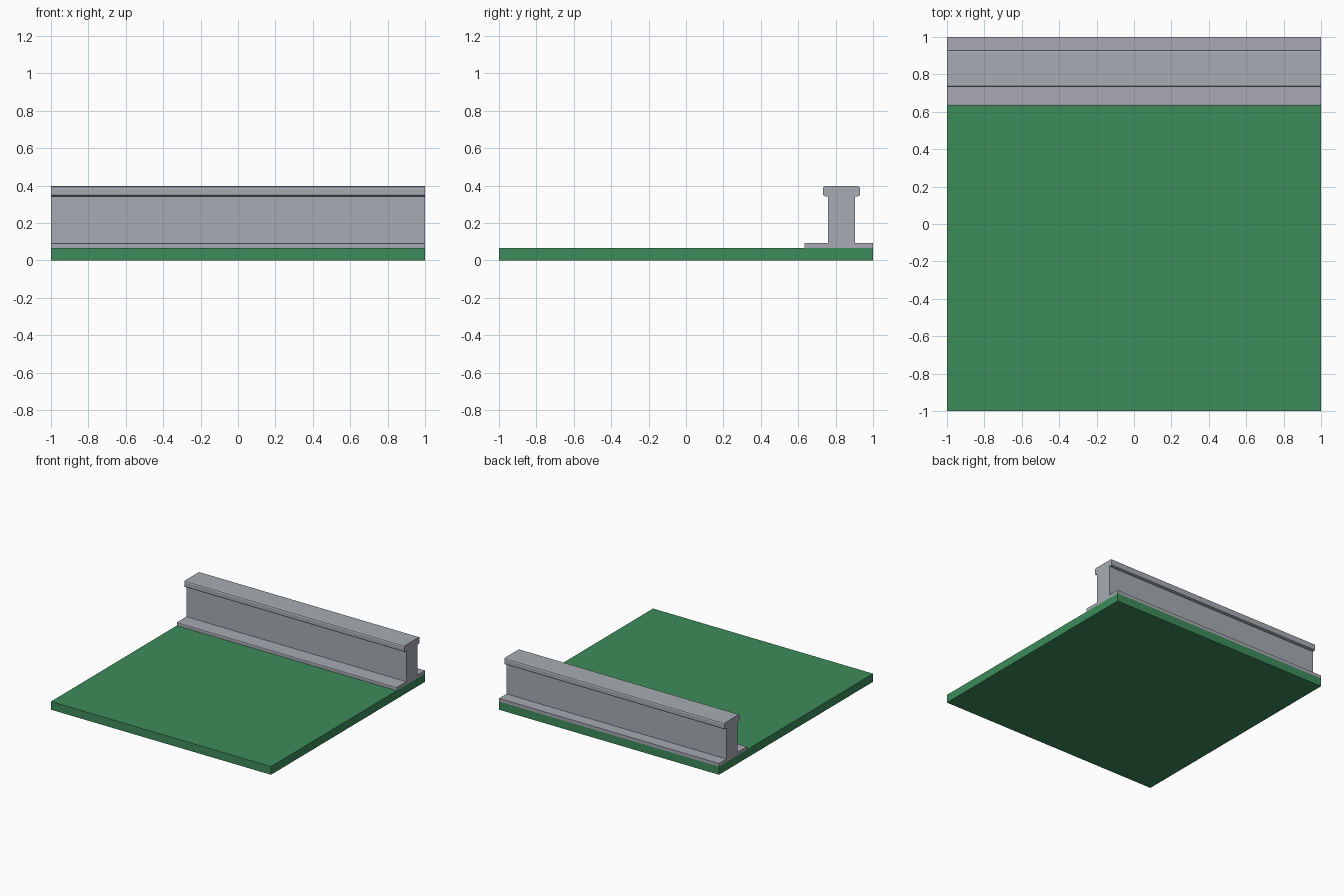
import bpy
import bmesh

cube = bpy.data.objects.get("Cube")
if cube:
    bpy.data.objects.remove(cube, do_unlink=True)


def make_material(name, colour):
    mat = bpy.data.materials.new(name)
    mat.use_nodes = True
    mat.diffuse_color = (*colour, 1)
    mat.node_tree.nodes["Principled BSDF"].inputs["Base Color"].default_value = (*colour, 1)
    return mat


def make_box(name, mat, y0, y1, z0, z1, rounded=None, radius=0.01, segments=2):
    """Full-width box; 'rounded' picks the long edges to bevel from their (y, z)."""
    bm = bmesh.new()
    bmesh.ops.create_cube(bm, size=1)
    for v in bm.verts:
        v.co.x *= 2
        v.co.y = y0 if v.co.y < 0 else y1
        v.co.z = z0 if v.co.z < 0 else z1
    if rounded:
        edges = [e for e in bm.edges
                 if abs(e.verts[0].co.x - e.verts[1].co.x) > 1
                 and rounded(e.verts[0].co.y, e.verts[0].co.z)]
        bmesh.ops.bevel(bm, geom=edges, offset=radius, segments=segments,
                        profile=0.5, affect='EDGES')
    mesh = bpy.data.meshes.new(name)
    bm.to_mesh(mesh)
    bm.free()
    mesh.materials.append(mat)
    obj = bpy.data.objects.new(name, mesh)
    bpy.context.collection.objects.link(obj)
    return obj


grass = make_material("grass green", (0.047, 0.262, 0.105))
stone = make_material("stone grey", (0.385, 0.413, 0.451))
paving = make_material("paving grey", (0.392, 0.402, 0.451))

# Ground slab
make_box("ground_slab", grass, -1, 1, 0, 0.067)

# Paved strip with a softened kerb edge
make_box("paved_strip", paving, 0.633, 1, 0.067, 0.093,
         rounded=lambda y, z: y < 0.7 and z > 0.08, radius=0.006)

# Wall standing on the strip
make_box("wall", stone, 0.758, 0.904, 0.067, 0.345)

# Overhanging coping with rounded long edges
make_box("wall_coping", stone, 0.732, 0.931, 0.343, 0.397,
         rounded=lambda y, z: True, radius=0.012)
